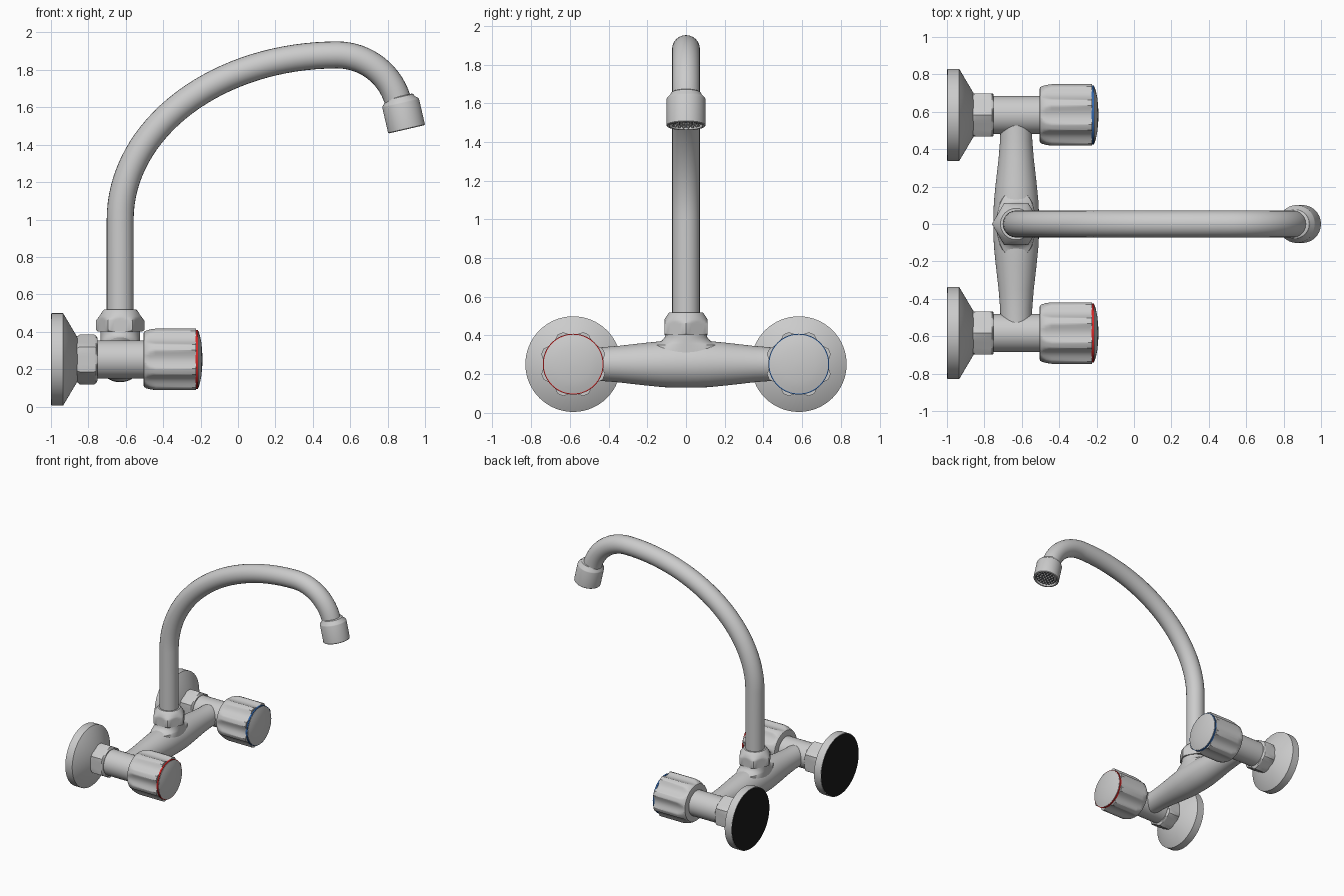
import bpy, bmesh
from math import sin, cos, pi, radians, degrees, sqrt
from mathutils import Matrix, Vector

if "Cube" in bpy.data.objects:
    bpy.data.objects.remove(bpy.data.objects["Cube"])

ZC, YV, XB = 0.252, 0.583, -0.63   # valve height, valve offset, spout axis


def material(name, color):
    m = bpy.data.materials.new(name)
    m.diffuse_color = color
    m.use_nodes = True
    m.node_tree.nodes["Principled BSDF"].inputs["Base Color"].default_value = m.diffuse_color
    return m


RED = material("red", (0.65, 0.02, 0.02, 1))
BLUE = material("blue", (0.03, 0.13, 0.4, 1))
BLACK = material("black", (0.01, 0.01, 0.01, 1))
DARK = material("dark_grey", (0.12, 0.13, 0.15, 1))


def finish(ob, mat=None, angle=32):
    if mat:
        ob.data.materials.append(mat)
    bpy.ops.object.select_all(action='DESELECT')
    ob.select_set(True)
    bpy.context.view_layer.objects.active = ob
    bpy.ops.object.shade_smooth_by_angle(angle=radians(angle))
    return ob


def loft(name, profile, matrix, shape=None, n=48, mat=None):
    """Rings of (height, radius) along local z; shape(angle, r) reshapes each ring."""
    bm = bmesh.new()
    rings = []
    for h, r in profile:
        ring = []
        for i in range(n):
            a = 2 * pi * i / n
            q = shape(a, r) if shape else r
            ring.append(bm.verts.new(matrix @ Vector((q * cos(a), q * sin(a), h))))
        rings.append(ring)
    for lo, hi in zip(rings, rings[1:]):
        for i in range(n):
            j = (i + 1) % n
            bm.faces.new((lo[i], lo[j], hi[j], hi[i]))
    bm.faces.new(rings[0][::-1])
    bm.faces.new(rings[-1])
    bmesh.ops.recalc_face_normals(bm, faces=bm.faces)
    me = bpy.data.meshes.new(name)
    bm.to_mesh(me)
    bm.free()
    ob = bpy.data.objects.new(name, me)
    bpy.context.collection.objects.link(ob)
    return finish(ob, mat)


def hexagon(flat):
    return lambda a, r: min(r, flat / cos(a % (pi / 3) - pi / 6))


def fluted(a, r):
    d = abs(degrees(a) % 45 - 22.5)          # distance from a narrow rib
    t = min(1, (22.5 - d) / 17)
    return min(r, 0.152 + 0.02 * t * t)


def neck_flare(a, r):
    return 1 / sqrt((cos(a) / 0.106) ** 2 + (sin(a) / r) ** 2)


# Two wall valves, each turned along x
for side, y, colour in (("hot", -YV, RED), ("cold", YV, BLUE)):
    ax = Matrix.Translation((0, y, ZC)) @ Matrix.Rotation(pi / 2, 4, 'Y')
    loft(side + "_wall_flange", [(-0.998, 0.247), (-0.935, 0.247), (-0.855, 0.112)], ax, n=64)
    loft(side + "_wall_gasket", [(-1.0, 0.243), (-0.997, 0.243)], ax, n=64, mat=BLACK)
    loft(side + "_union_nut", [(-0.86, 0.122), (-0.845, 0.135), (-0.77, 0.135),
                               (-0.758, 0.126), (-0.75, 0.112)], ax, hexagon(0.116))
    loft(side + "_valve_body", [(-0.77, 0.102), (-0.48, 0.102)], ax)
    loft(side + "_knob", [(-0.505, 0.138), (-0.502, 0.148), (-0.49, 0.157), (-0.47, 0.165),
                          (-0.44, 0.173), (-0.225, 0.173)], ax, fluted, n=128)
    loft(side + "_colour_ring", [(-0.228, 0.157), (-0.214, 0.157)], ax, n=64, mat=colour)
    loft(side + "_knob_cap", [(-0.216, 0.152), (-0.211, 0.152), (-0.203, 0.125),
                              (-0.196, 0.09), (-0.192, 0.05), (-0.19, 0.015)], ax, n=64)

# Tapered cross body along y, with a filleted neck
half = [(0.57, 0.084), (0.45, 0.086), (0.35, 0.094), (0.22, 0.109), (0.12, 0.119), (0.05, 0.122)]
loft("cross_body", [(-y, r) for y, r in half] + half[::-1],
     Matrix.Translation((XB, 0, ZC)) @ Matrix.Rotation(-pi / 2, 4, 'X'))
deck = Matrix.Translation((XB, 0, 0))
loft("spout_neck", [(0.30, 0.22), (0.352, 0.185), (0.361, 0.15), (0.373, 0.125),
                    (0.39, 0.11), (0.41, 0.106)], deck, neck_flare)
loft("spout_nut", [(0.402, 0.12), (0.41, 0.13), (0.46, 0.13), (0.47, 0.121), (0.482, 0.112),
                   (0.51, 0.094), (0.52, 0.084)], deck, hexagon(0.112))

# Swan-neck spout: straight riser, quarter ellipse, then a tight bend
BX, BZ, R, END = 0.53, 1.88, 0.338, radians(77)
path = [(XB, 0.45), (XB, 0.75)]
path += [(BX - (BX - XB) * cos(t * pi / 64), 1.0 + (BZ - 1.0) * sin(t * pi / 64)) for t in range(33)]
path += [(BX + R * sin(END * t / 16), BZ - R + R * cos(END * t / 16)) for t in range(1, 17)]
cu = bpy.data.curves.new("spout_pipe", 'CURVE')
cu.dimensions = '3D'
cu.bevel_depth = 0.072
cu.bevel_resolution = 10
cu.use_fill_caps = True
sp = cu.splines.new('POLY')
sp.points.add(len(path) - 1)
for p, (x, z) in zip(sp.points, path):
    p.co = (x, 0, z, 1)
pipe = bpy.data.objects.new("spout_pipe", cu)
bpy.context.collection.objects.link(pipe)
bpy.ops.object.select_all(action='DESELECT')
pipe.select_set(True)
bpy.context.view_layer.objects.active = pipe
bpy.ops.object.convert(target='MESH')
finish(bpy.context.object)

# Aerator at the tip, with a recessed screen
down = Vector((cos(END), 0, -sin(END)))
tip = Matrix.Translation((0.864, 0, 1.646)) @ down.to_track_quat('Z', 'Y').to_matrix().to_4x4()
loft("aerator", [(-0.012, 0.07), (-0.008, 0.077), (0.004, 0.082), (0.02, 0.099), (0.026, 0.101),
                 (0.164, 0.101), (0.168, 0.097), (0.168, 0.086), (0.145, 0.084)], tip)
loft("aerator_screen", [(0.14, 0.083), (0.15, 0.083)], tip, mat=DARK)
bm = bmesh.new()
for ring, count in ((0, 1), (0.024, 6), (0.047, 12), (0.069, 18)):
    for k in range(count):
        a = 2 * pi * k / count
        bmesh.ops.create_cone(bm, cap_ends=True, segments=10, radius1=0.008, radius2=0.006, depth=0.014,
                              matrix=tip @ Matrix.Translation((ring * cos(a), ring * sin(a), 0.156)))
me = bpy.data.meshes.new("aerator_nozzles")
bm.to_mesh(me)
bm.free()
nozzles = bpy.data.objects.new("aerator_nozzles", me)
bpy.context.collection.objects.link(nozzles)
finish(nozzles)
